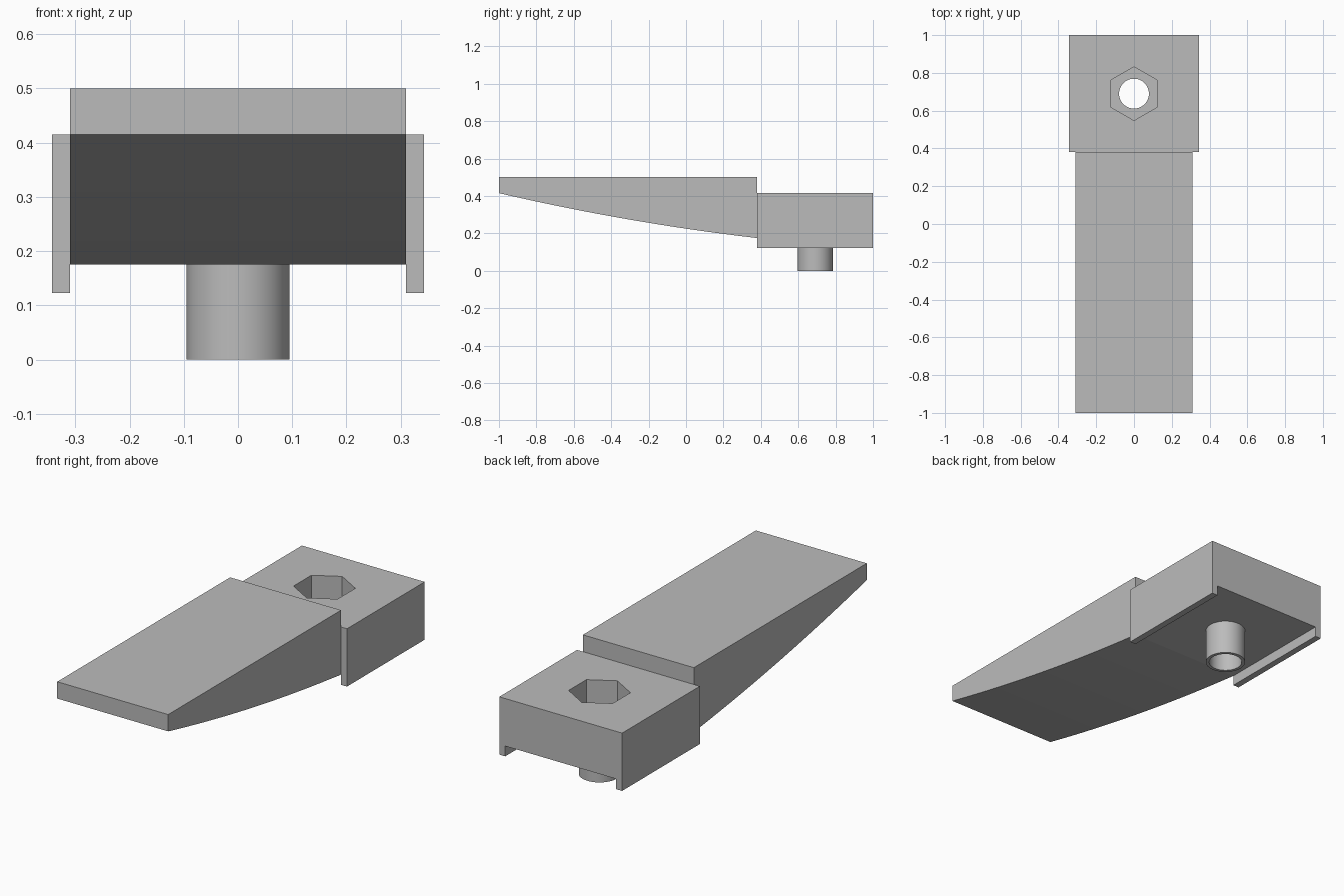
import bpy
import bmesh
from mathutils import Vector

if "Cube" in bpy.data.objects:
    bpy.data.objects.remove(bpy.data.objects["Cube"], do_unlink=True)

grey = bpy.data.materials.new("plain grey")
grey.use_nodes = True
colour = (0.5, 0.5, 0.5, 1)
grey.diffuse_color = colour
grey.node_tree.nodes["Principled BSDF"].inputs["Base Color"].default_value = colour

HALF_WIDTH, SKIRT_WIDTH = 0.31, 0.343
JOINT_Y, CEILING_Z, BLOCK_TOP = 0.38, 0.175, 0.415
BOLT_Y = 0.69


def extrude_profile(name, points, offset):
    """Fill a closed outline and sweep it along the offset."""
    bm = bmesh.new()
    face = bm.faces.new([bm.verts.new(p) for p in points])
    swept = bmesh.ops.extrude_face_region(bm, geom=[face], use_keep_orig=True)
    moved = [v for v in swept["geom"] if isinstance(v, bmesh.types.BMVert)]
    bmesh.ops.translate(bm, verts=moved, vec=Vector(offset))
    bmesh.ops.recalc_face_normals(bm, faces=bm.faces)
    mesh = bpy.data.meshes.new(name)
    bm.to_mesh(mesh)
    bm.free()
    mesh.materials.append(grey)
    obj = bpy.data.objects.new(name, mesh)
    bpy.context.collection.objects.link(obj)
    return obj


def cylinder(name, sides, radius, bottom, top):
    bpy.ops.mesh.primitive_cylinder_add(
        vertices=sides, radius=radius, depth=top - bottom,
        location=(0, BOLT_Y, (bottom + top) / 2))
    obj = bpy.context.object
    obj.name = name
    obj.data.materials.append(grey)
    return obj


def activate(obj):
    bpy.ops.object.select_all(action="DESELECT")
    obj.select_set(True)
    bpy.context.view_layer.objects.active = obj


def cut(obj, cutter):
    activate(obj)
    mod = obj.modifiers.new("cut", "BOOLEAN")
    mod.operation = "DIFFERENCE"
    mod.solver = "EXACT"
    mod.object = cutter
    bpy.ops.object.modifier_apply(modifier=mod.name)


# Tapered blade with a gently bowed underside
STEPS, SAG = 24, 0.02
outline = [(-HALF_WIDTH, JOINT_Y, 0.5), (-HALF_WIDTH, -1, 0.5)]
for i in range(STEPS + 1):
    t = i / STEPS
    y = -1 + t * (JOINT_Y + 1)
    z = BLOCK_TOP + t * (CEILING_Z - BLOCK_TOP) - 4 * SAG * t * (1 - t)
    outline.append((-HALF_WIDTH, y, z))
blade = extrude_profile("tapered_blade", outline, (2 * HALF_WIDTH, 0, 0))

# Mounting block with a skirt down each side
right_half = [(SKIRT_WIDTH, BLOCK_TOP), (SKIRT_WIDTH, 0.123),
              (HALF_WIDTH, 0.123), (HALF_WIDTH, CEILING_Z)]
section = right_half + [(-x, z) for x, z in reversed(right_half)]
block = extrude_profile("mounting_block", [(x, JOINT_Y, z) for x, z in section],
                        (0, 1 - JOINT_Y, 0))

# Hollow spigot under the block
spigot = cylinder("spigot", 64, 0.095, 0, CEILING_Z + 0.005)

# Hexagonal nut pocket and the bore through block and spigot
pocket = cylinder("pocket_cutter", 6, 0.142, 0.265, 0.6)
bore = cylinder("bore_cutter", 64, 0.079, -0.1, 0.7)
cut(block, pocket)
cut(block, bore)
cut(spigot, bore)
for cutter in (pocket, bore):
    bpy.data.objects.remove(cutter, do_unlink=True)

for obj in (blade, block, spigot):
    activate(obj)
    bpy.ops.object.shade_smooth_by_angle(angle=0.5)
